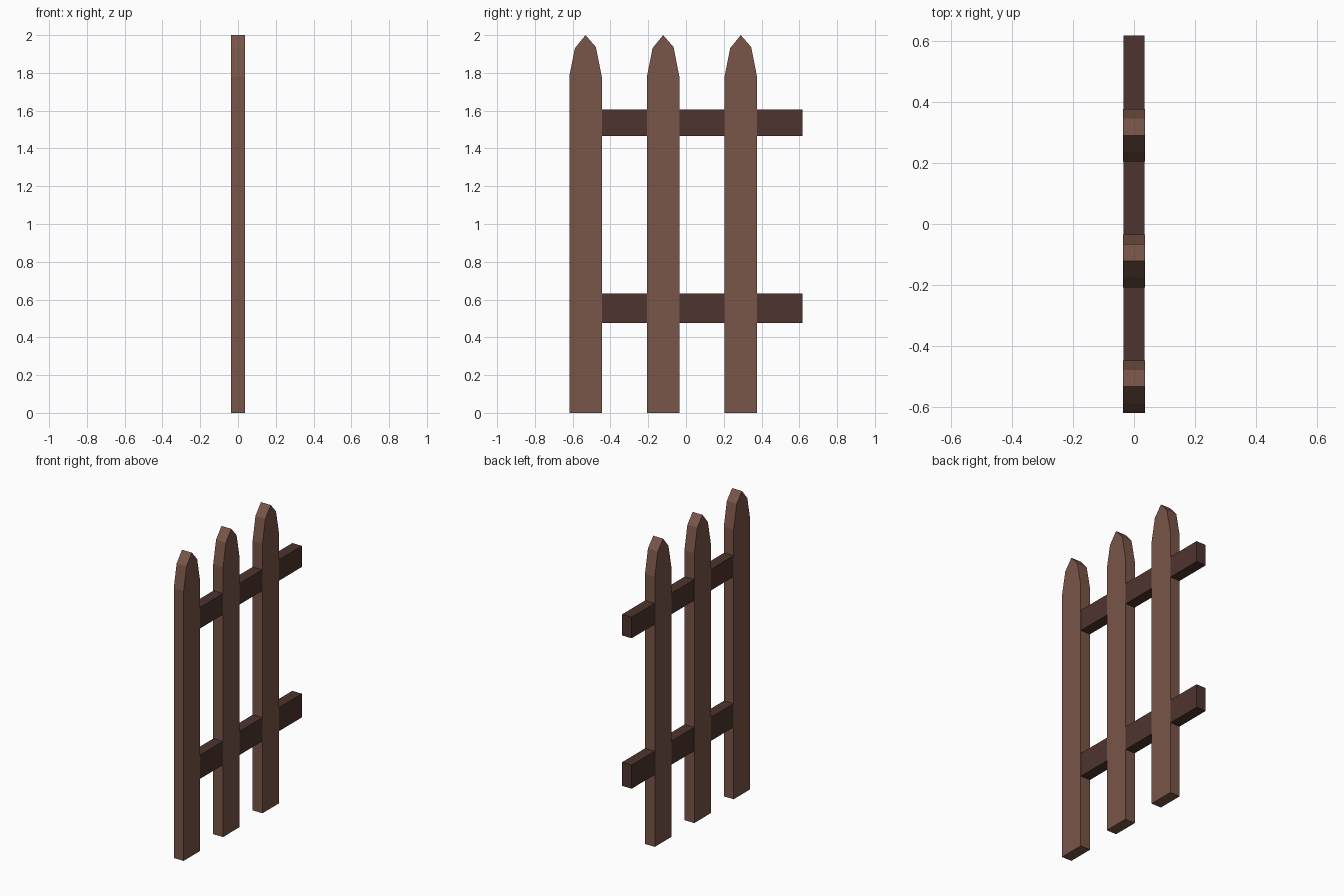
import bpy, bmesh

if "Cube" in bpy.data.objects:
    bpy.data.objects.remove(bpy.data.objects["Cube"])

HALF_THICKNESS = 0.036


def material(name, rgb):
    mat = bpy.data.materials.new(name)
    mat.diffuse_color = (*rgb, 1.0)
    mat.use_nodes = True
    mat.node_tree.nodes["Principled BSDF"].inputs["Base Color"].default_value = mat.diffuse_color
    return mat


def plank(name, outline, half, mat):
    """Extrude a (y, z) outline along x, centred on x = 0."""
    bm = bmesh.new()
    face = bm.faces.new([bm.verts.new((-half, y, z)) for y, z in outline])
    ext = bmesh.ops.extrude_face_region(bm, geom=[face])
    moved = [v for v in ext["geom"] if isinstance(v, bmesh.types.BMVert)]
    bmesh.ops.translate(bm, verts=moved, vec=(2 * half, 0, 0))
    bmesh.ops.recalc_face_normals(bm, faces=bm.faces)
    mesh = bpy.data.meshes.new(name)
    bm.to_mesh(mesh)
    bm.free()
    mesh.materials.append(mat)
    obj = bpy.data.objects.new(name, mesh)
    bpy.context.collection.objects.link(obj)
    return obj


light_wood = material("light_wood", (0.191, 0.091, 0.065))
dark_wood = material("dark_wood", (0.076, 0.034, 0.027))

# Pointed pickets, evenly spaced
profile = [(-0.086, 0), (0.086, 0), (0.086, 1.78), (0.055, 1.937),
           (0, 2.0), (-0.056, 1.931), (-0.086, 1.78)]
for i in range(3):
    yc = -0.532 + 0.411 * i
    plank(f"picket_{i + 1}", [(yc + y, z) for y, z in profile],
          HALF_THICKNESS, light_wood)

# Cross rails, a hair thinner so the pickets stay in front;
# they start inside the first picket and overhang the last one
for name, z0, z1 in (("lower_rail", 0.475, 0.631), ("upper_rail", 1.467, 1.606)):
    plank(name, [(-0.53, z0), (0.616, z0), (0.616, z1), (-0.53, z1)],
          HALF_THICKNESS - 0.001, dark_wood)
